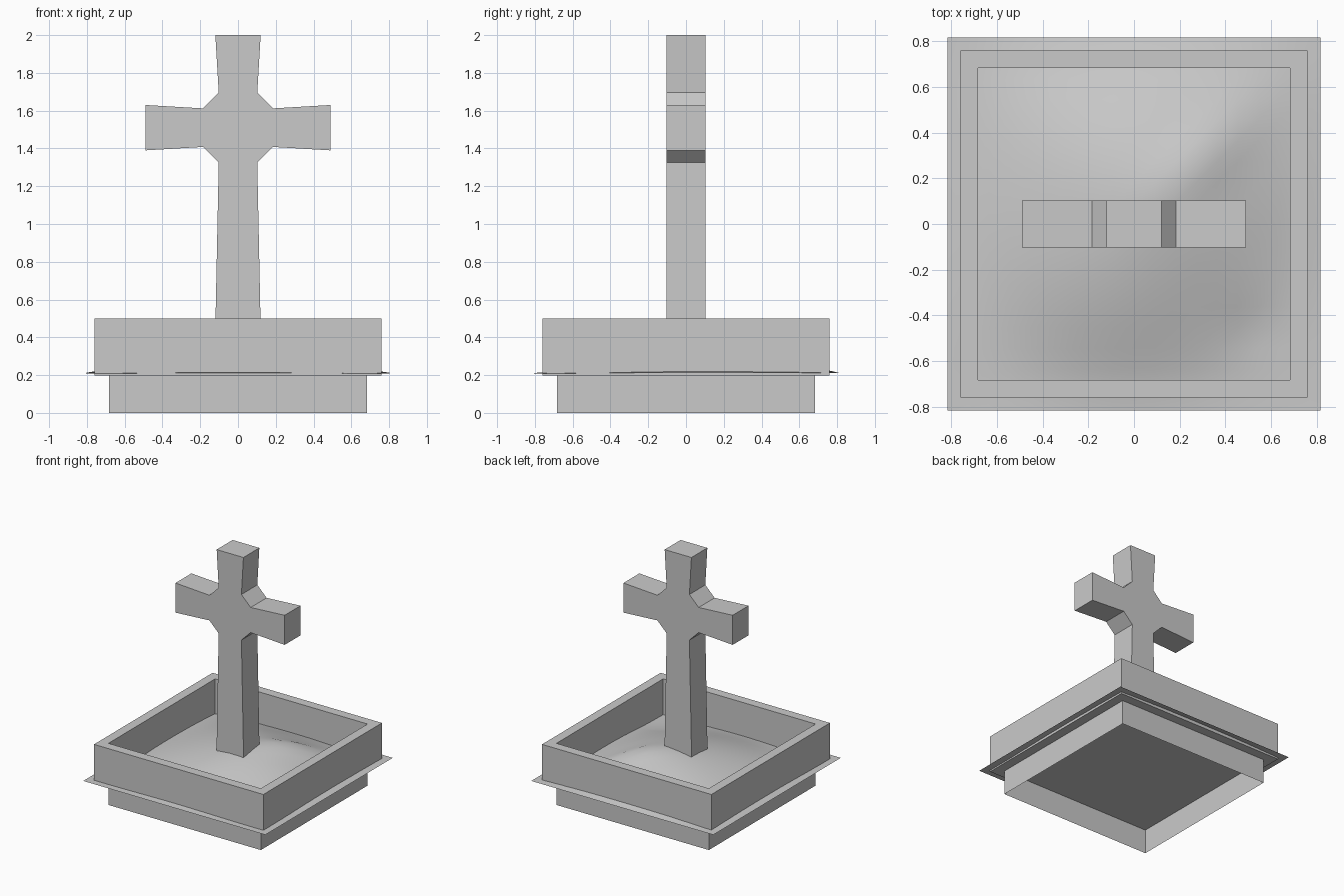
import bpy
import bmesh
from math import sin, exp

cube = bpy.data.objects.get("Cube")
if cube:
    bpy.data.objects.remove(cube, do_unlink=True)

# Single plain stone colour
stone = bpy.data.materials.new("grey_stone")
stone.use_nodes = True
GREY = (0.59, 0.59, 0.59, 1)
stone.diffuse_color = GREY
stone.node_tree.nodes["Principled BSDF"].inputs["Base Color"].default_value = GREY


def finish(name, bm, recalc=True):
    if recalc:
        bmesh.ops.recalc_face_normals(bm, faces=bm.faces)
    mesh = bpy.data.meshes.new(name)
    bm.to_mesh(mesh)
    bm.free()
    mesh.materials.append(stone)
    obj = bpy.data.objects.new(name, mesh)
    bpy.context.collection.objects.link(obj)
    return obj


def square(bm, half, z):
    corners = ((-1, -1), (1, -1), (1, 1), (-1, 1))
    return [bm.verts.new((sx * half, sy * half, z)) for sx, sy in corners]


def bridge(bm, a, b):
    for i in range(len(a)):
        j = (i + 1) % len(a)
        bm.faces.new((a[i], a[j], b[j], b[i]))


INNER, OUTER, BOTTOM, TOP = 0.684, 0.76, 0.198, 0.5

# Foundation: thin-walled and open underneath
bm = bmesh.new()
low, high = square(bm, INNER, 0), square(bm, INNER, BOTTOM)
bridge(bm, low, high)
bm.faces.new(high)
finish("foundation", bm, recalc=False)

# Hollow square kerb
bm = bmesh.new()
rings = [square(bm, h, z) for h, z in
         ((OUTER, BOTTOM), (OUTER, TOP), (INNER, TOP), (INNER, BOTTOM))]
for i in range(4):
    bridge(bm, rings[i], rings[(i + 1) % 4])
finish("kerb", bm)

# Uneven earth mound, flat at its rim, with a diagonal ridge and a dent
HALF = 0.817
bm = bmesh.new()
bmesh.ops.create_grid(bm, x_segments=18, y_segments=18, size=HALF)
for v in bm.verts:
    x, y = v.co.x, v.co.y
    rim = max(0, (1 - (x / HALF) ** 2) * (1 - (y / HALF) ** 2))
    bumps = 0.012 * sin(5 * x + 2 * y) * sin(4 * y - x + 1)
    ridge = 0.05 * exp(-((x - y) / 0.16) ** 2 - ((x + y - 0.7) / 0.45) ** 2)
    dent = 0.04 * exp(-((x - 0.54) ** 2 + (y + 0.47) ** 2) / 0.012)
    v.co.z = 0.21 + 0.18 * rim ** 1.6 + rim * (bumps + ridge - dent + 0.06 * y)
mound = finish("earth_mound", bm)
for poly in mound.data.polygons:
    poly.use_smooth = True

# Cross with flared ends, outlined on one side and mirrored
side = [(0.122, 0.25), (0.119, 0.5), (0.102, 1.325), (0.185, 1.408), (0.49, 1.39),
        (0.49, 1.63), (0.185, 1.612), (0.102, 1.695), (0.12, 2.0)]
outline = side + [(-x, z) for x, z in reversed(side)]
bm = bmesh.new()
front, back = [[bm.verts.new((x, y, z)) for x, z in outline] for y in (-0.102, 0.102)]
bridge(bm, front, back)
bm.faces.new(front)
bm.faces.new(back)
finish("cross", bm)
